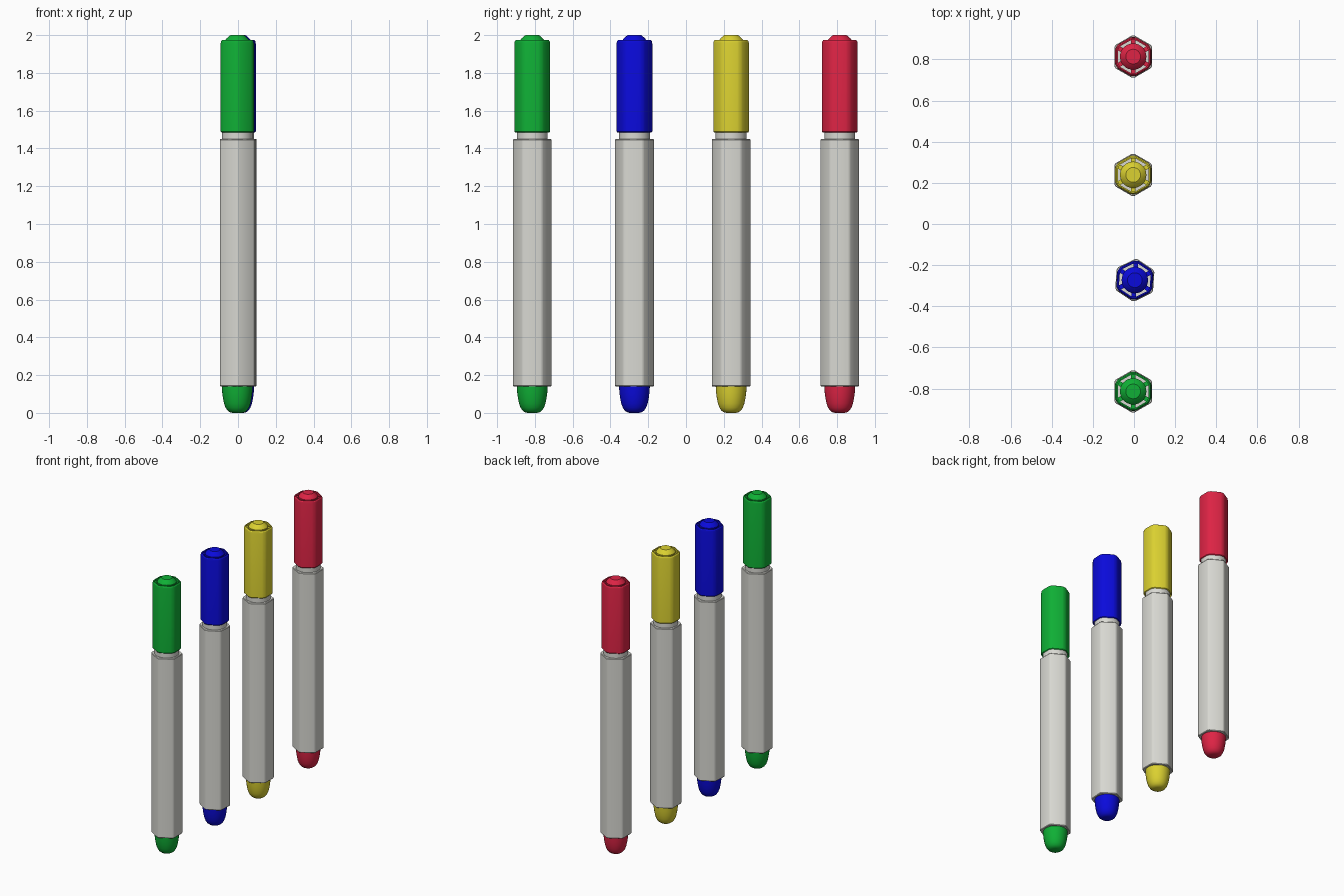
import bpy, bmesh, math
from mathutils import Matrix

if "Cube" in bpy.data.objects:
    bpy.data.objects.remove(bpy.data.objects["Cube"])


def material(name, rgb):
    m = bpy.data.materials.new(name)
    lin = [c / 12.92 if c < 0.04 else ((c + 0.055) / 1.055) ** 2.4 for c in rgb]
    m.diffuse_color = (*lin, 1)
    m.use_nodes = True
    m.node_tree.nodes["Principled BSDF"].inputs["Base Color"].default_value = m.diffuse_color
    return m


def hexagon(apothem, cut):
    """Corner-rounded hexagon: vertex on +y, corners rounded down to radius `cut`."""
    pts = []
    d = math.acos(min(1, apothem / cut))          # where the flat meets the cut radius
    for k in range(6):
        a = math.radians(90 + 60 * k)
        h = math.radians(30) - d                  # half angle of the rounded corner
        for t in (-1, -0.4, 0.4, 1):
            r = cut * (1.0 if abs(t) == 1 else 1.006)
            pts.append((r * math.cos(a + h * t), r * math.sin(a + h * t)))
    return pts


def circle(r, n=32):
    return [(r * math.cos(2 * math.pi * i / n), r * math.sin(2 * math.pi * i / n)) for i in range(n)]


def loft(name, rings, mat, place, cap_start=True, cap_end=True, boxes=()):
    """Skin a stack of (outline, z) rings; optional extra boxes (matrices)."""
    bm = bmesh.new()
    loops = [[bm.verts.new((x, y, z)) for x, y in pts] for pts, z in rings]
    n = len(loops[0])
    for a, b in zip(loops, loops[1:]):
        for i in range(n):
            j = (i + 1) % n
            bm.faces.new((a[i], a[j], b[j], b[i]))
    if cap_start:
        bm.faces.new(loops[0][::-1])
    if cap_end:
        bm.faces.new(loops[-1])
    for mtx in boxes:
        bmesh.ops.create_cube(bm, size=1, matrix=mtx)
    bmesh.ops.recalc_face_normals(bm, faces=bm.faces)
    me = bpy.data.meshes.new(name)
    bm.to_mesh(me)
    bm.free()
    me.materials.append(mat)
    ob = bpy.data.objects.new(name, me)
    bpy.context.collection.objects.link(ob)
    ob.location = (place[0], place[1], 0)
    ob.rotation_euler.z = place[2]
    bpy.ops.object.select_all(action='DESELECT')
    bpy.context.view_layer.objects.active = ob
    ob.select_set(True)
    bpy.ops.object.shade_smooth_by_angle(angle=math.radians(28))
    return ob


def marker(label, colour, place):
    # hexagonal barrel with softened corners
    loft(label + "_barrel", [(hexagon(0.089, 0.099), 0.14), (hexagon(0.092, 0.102), 0.144),
                             (hexagon(0.092, 0.102), 1.446), (hexagon(0.089, 0.099), 1.45)],
         white, place)
    # round neck between barrel and cap
    loft(label + "_neck", [(circle(0.082), 1.44), (circle(0.082), 1.51)], white, place)
    # domed end plug
    prof = [(0.025, 0), (0.040, 0.004), (0.052, 0.013), (0.062, 0.028), (0.070, 0.05),
            (0.076, 0.08), (0.080, 0.11), (0.082, 0.145)]
    loft(label + "_end_plug", [(circle(r), z) for r, z in prof], colour, place)
    # hollow cap shell, with ribs at the corners leaving six slots in the top
    ribs = [Matrix.Rotation(math.radians(30 + 60 * k), 4, 'Z') @
            Matrix.Translation((0.072, 0, 1.80)) @ Matrix.Diagonal((0.028, 0.022, 0.33, 1))
            for k in range(6)]
    shell = [(0.076, 0.080, 1.50), (0.084, 0.090, 1.485), (0.088, 0.094, 1.49),
             (0.088, 0.094, 1.955), (0.086, 0.092, 1.967), (0.081, 0.087, 1.973),
             (0.075, 0.080, 1.973), (0.075, 0.080, 1.50)]
    loft(label + "_cap_shell", [(hexagon(a, c), z) for a, c, z in shell], colour, place,
         False, False, ribs)
    # domed cap centre
    dome = [(0.064, 1.50), (0.064, 1.972), (0.056, 1.983), (0.040, 1.997), (0.036, 2.0)]
    loft(label + "_cap_centre", [(circle(r), z) for r, z in dome], colour, place)


white = material("off_white", (0.85, 0.85, 0.825))
# four markers in a row along y
for label, rgb, place in (
        ("green", (0.06, 0.69, 0.21), (-0.004, -0.814, 0)),
        ("blue", (0.04, 0.04, 0.86), (0.004, -0.273, math.radians(-4))),
        ("yellow", (0.86, 0.82, 0.19), (-0.004, 0.239, 0)),
        ("red", (0.87, 0.14, 0.27), (-0.004, 0.814, 0))):
    marker(label, material(label, rgb), place)
